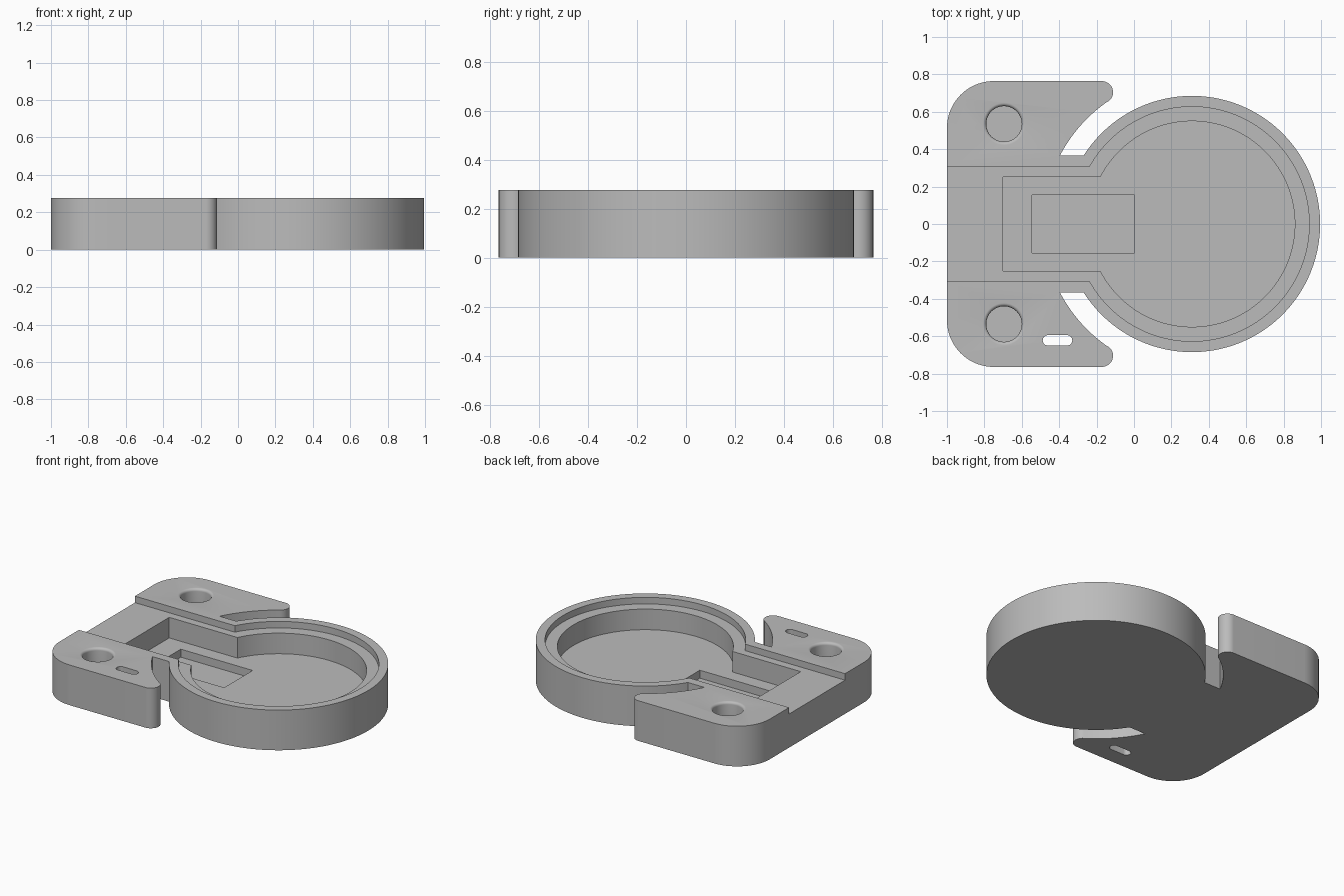
import bpy, bmesh
from math import sin, cos, asin, pi, radians

if "Cube" in bpy.data.objects:
    bpy.data.objects.remove(bpy.data.objects["Cube"])

HEIGHT = 0.277
DISC_X = 0.31
LEDGE_Z, POCKET_Z, RECESS_Z = 0.232, 0.09, 0.035
ABOVE = HEIGHT + 0.1

grey = bpy.data.materials.new("light grey")
grey.use_nodes = True
grey.diffuse_color = (0.5, 0.5, 0.5, 1)
grey.node_tree.nodes["Principled BSDF"].inputs["Base Color"].default_value = (0.5, 0.5, 0.5, 1)


def arc(cx, cy, r, start, end, steps):
    """Points along an arc, angles in radians."""
    return [(cx + r * cos(start + (end - start) * i / steps),
             cy + r * sin(start + (end - start) * i / steps)) for i in range(steps + 1)]


def loft(name, rings):
    """Closed solid through a list of (outline, z) with matching point counts."""
    bm = bmesh.new()
    loops = [[bm.verts.new((x, y, z)) for x, y in pts] for pts, z in rings]
    n = len(loops[0])
    for low, high in zip(loops, loops[1:]):
        for i in range(n):
            j = (i + 1) % n
            bm.faces.new((low[i], low[j], high[j], high[i]))
    bm.faces.new(loops[0][::-1])
    bm.faces.new(loops[-1])
    bmesh.ops.recalc_face_normals(bm, faces=bm.faces)
    mesh = bpy.data.meshes.new(name)
    bm.to_mesh(mesh)
    bm.free()
    mesh.materials.append(grey)
    obj = bpy.data.objects.new(name, mesh)
    bpy.context.collection.objects.link(obj)
    return obj


def prism(name, pts, bottom, top=ABOVE):
    return loft(name, [(pts, bottom), (pts, top)])


def keyhole(r, half, left):
    """Disc joined to a straight channel that runs to x = left."""
    a = pi - asin(half / r)
    return [(left, -half)] + arc(DISC_X, 0, r, -a, a, 128) + [(left, half)]


# Body outline: disc, neck notch, hooked tip, rounded plate corner, mirrored in y
tip_angle = radians(124.25)
upper = arc(DISC_X, 0, 0.685, 0, pi - asin(0.365 / 0.685), 72)
upper += arc(DISC_X, 0, 0.795, pi - asin(0.365 / 0.795), tip_angle, 20)
upper += arc(-0.172, 0.704, 0.06, tip_angle - pi, pi / 2, 20)
upper += arc(-0.75, 0.764, 0, 0, 0, 1)[:1]
upper += arc(-0.75, 0.514, 0.25, pi / 2 + 0.02, pi, 24)
outline = upper + [(x, -y) for x, y in reversed(upper[1:])]
body = prism("holder_body", outline, 0, HEIGHT)

# Stepped ledge, main pocket and the deeper rectangular recess
cutters = [
    prism("ledge_cutter", keyhole(0.627, 0.305, -1.1), LEDGE_Z),
    prism("pocket_cutter", keyhole(0.55, 0.25, -0.70), POCKET_Z),
    prism("recess_cutter", [(-0.545, -0.155), (0.003, -0.155), (0.003, 0.155), (-0.545, 0.155)], RECESS_Z),
]

# Blind round holes with a softened lip
hole_r, lip = 0.095, 0.018
for side in (1, -1):
    sections = [(hole_r, POCKET_Z)]
    for i in range(7):
        t = i / 6 * pi / 2
        sections.append((hole_r + lip * (1 - cos(t)), HEIGHT - lip + lip * sin(t)))
    sections.append((hole_r + lip, ABOVE))
    cutters.append(loft("hole_cutter", [(arc(-0.695, 0.535 * side, r, 0, 2 * pi, 48)[:-1], z)
                                        for r, z in sections]))

# Strap slot through one wing
slot = arc(-0.358, -0.622, 0.028, -pi / 2, pi / 2, 12) + arc(-0.46, -0.622, 0.028, pi / 2, 3 * pi / 2, 12)
cutters.append(prism("slot_cutter", slot, -0.1))

# Cut everything out of the body, then remove the cutters
bpy.context.view_layer.objects.active = body
for cutter in cutters:
    cutter.hide_render = True
    mod = body.modifiers.new("cut", "BOOLEAN")
    mod.operation = "DIFFERENCE"
    mod.solver = "EXACT"
    mod.object = cutter
    bpy.ops.object.modifier_apply(modifier=mod.name)
for cutter in cutters:
    bpy.data.objects.remove(cutter)

bpy.ops.object.select_all(action="DESELECT")
body.select_set(True)
bpy.ops.object.shade_smooth_by_angle(angle=radians(30))
